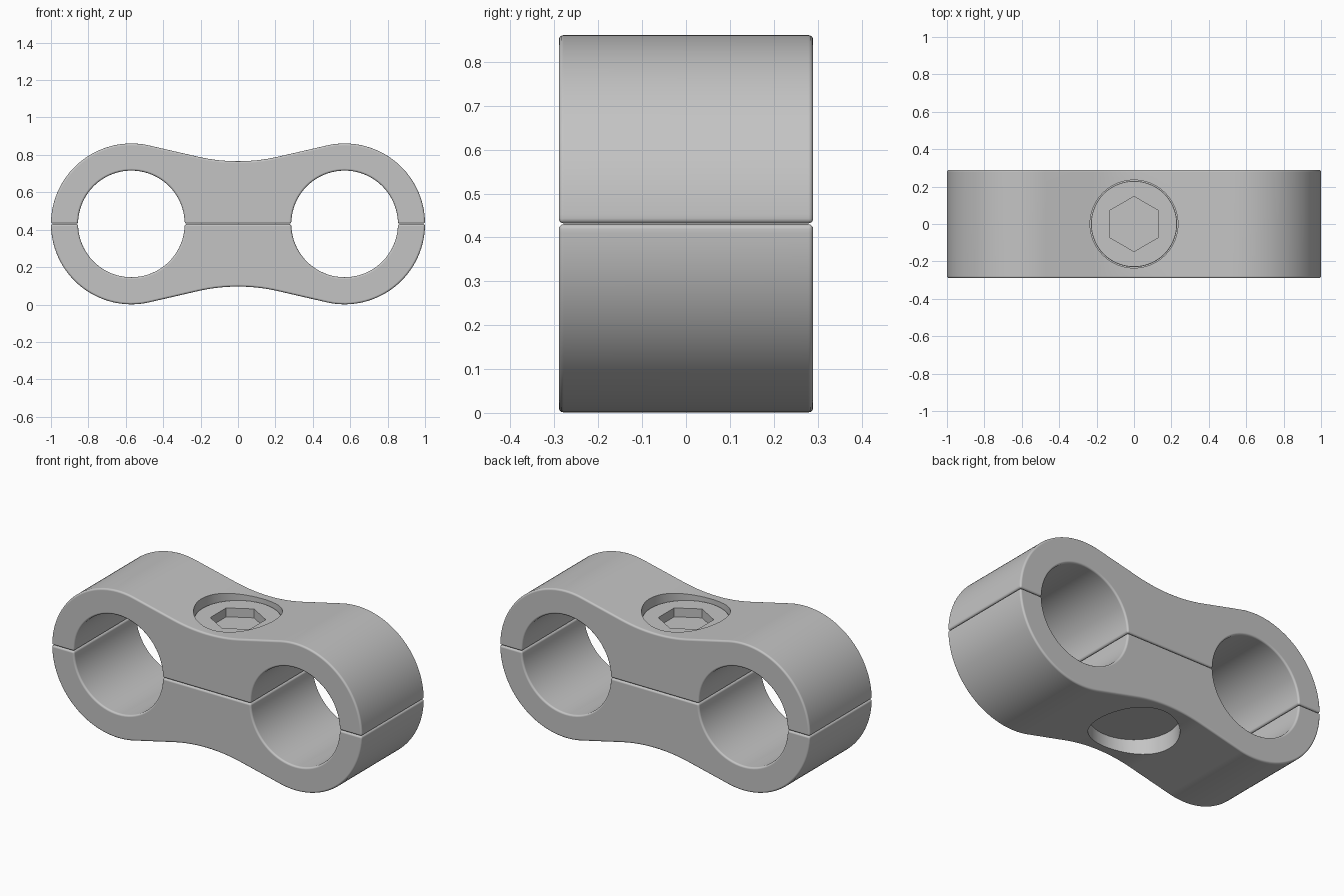
import bpy, bmesh, math

if "Cube" in bpy.data.objects:
    bpy.data.objects.remove(bpy.data.objects["Cube"])

SEAM = 0.431            # height of the split plane
R_OUT, R_IN, CX = 0.43, 0.285, 0.57
HALF_DEPTH = 0.29

grey = bpy.data.materials.new("plain_grey")
grey.diffuse_color = (0.55, 0.55, 0.55, 1)
grey.use_nodes = True
grey.node_tree.nodes["Principled BSDF"].inputs["Base Color"].default_value = grey.diffuse_color


def arc(cx, cy, r, a0, a1, n):
    """Points on an arc, angles in degrees."""
    return [(cx + r * math.cos(math.radians(a0 + (a1 - a0) * i / n)),
             cy + r * math.sin(math.radians(a0 + (a1 - a0) * i / n)))
            for i in range(n + 1)]


def extrude(name, points, vector):
    """Closed prism from a 3D outline swept along a vector."""
    bm = bmesh.new()
    face = bm.faces.new([bm.verts.new(p) for p in points])
    res = bmesh.ops.extrude_face_region(bm, geom=[face], use_keep_orig=True)
    moved = [v for v in res["geom"] if isinstance(v, bmesh.types.BMVert)]
    bmesh.ops.translate(bm, verts=moved, vec=vector)
    bmesh.ops.recalc_face_normals(bm, faces=bm.faces[:])
    me = bpy.data.meshes.new(name)
    bm.to_mesh(me)
    bm.free()
    me.materials.append(grey)
    ob = bpy.data.objects.new(name, me)
    bpy.context.collection.objects.link(ob)
    return ob


def upright(name, radius, z0, z1, sides):
    """Vertical prism with one corner on the y axis."""
    ring = arc(0, 0, radius, 90, 450, sides)[:-1]
    return extrude(name, [(x, y, z0) for x, y in ring], (0, 0, z1 - z0))


def finish(ob, bevel, cutter=None):
    """Round the edges, cut the pocket and shade smooth."""
    b = ob.modifiers.new("edge_round", "BEVEL")
    b.width, b.segments = bevel, 3
    b.limit_method, b.angle_limit = "ANGLE", math.radians(40)
    b.use_clamp_overlap = False
    if cutter:
        cut = ob.modifiers.new("pocket", "BOOLEAN")
        cut.operation, cut.solver, cut.object = "DIFFERENCE", "EXACT", cutter
    deps = bpy.context.evaluated_depsgraph_get()
    ob.data = bpy.data.meshes.new_from_object(ob.evaluated_get(deps))
    ob.modifiers.clear()
    if cutter:
        bpy.data.objects.remove(cutter)
    bpy.ops.object.select_all(action="DESELECT")
    ob.select_set(True)
    bpy.context.view_layer.objects.active = ob
    bpy.ops.object.shade_smooth_by_angle(angle=math.radians(38))
    w = ob.modifiers.new("flat_faces", "WEIGHTED_NORMAL")
    w.keep_sharp = True


# Half outline: end arc, straight flank, concave waist, then mirrored
T, WAIST_R, WAIST = 13, 0.958, 0.335
right = arc(CX, 0, R_OUT, 0, 90 + T, 36)
waist = arc(0, WAIST + WAIST_R, WAIST_R, 270 + T, 270 - T, 16)
left = [(-x, z) for x, z in reversed(right)]
bores = arc(-CX, 0, R_IN, 180, 0, 40) + arc(CX, 0, R_IN, 180, 0, 40)
outline = right + waist + left + bores

# Two clamp halves with round pockets for the fastener
for name, sign, z0, z1 in (("upper_clamp_half", 1, 0.68, 1.1),
                           ("lower_clamp_half", -1, -0.3, 0.20)):
    pts = [(x, -HALF_DEPTH, SEAM + sign * max(z, 0.001)) for x, z in outline]
    half = extrude(name, pts, (0, 2 * HALF_DEPTH, 0))
    pocket = upright("pocket_cutter", 0.235, z0, z1, 64)
    pocket.hide_render = True
    finish(half, 0.011, pocket)

# Bolt head with hexagonal socket
head = upright("bolt_head", 0.23, 0.675, 0.742, 64)
socket = upright("socket_cutter", 0.147, 0.69, 0.9, 6)
socket.hide_render = True
finish(head, 0.004, socket)

# Round nut in the underside pocket
nut = upright("round_nut", 0.234, 0.165, 0.205, 64)
finish(nut, 0.002)
